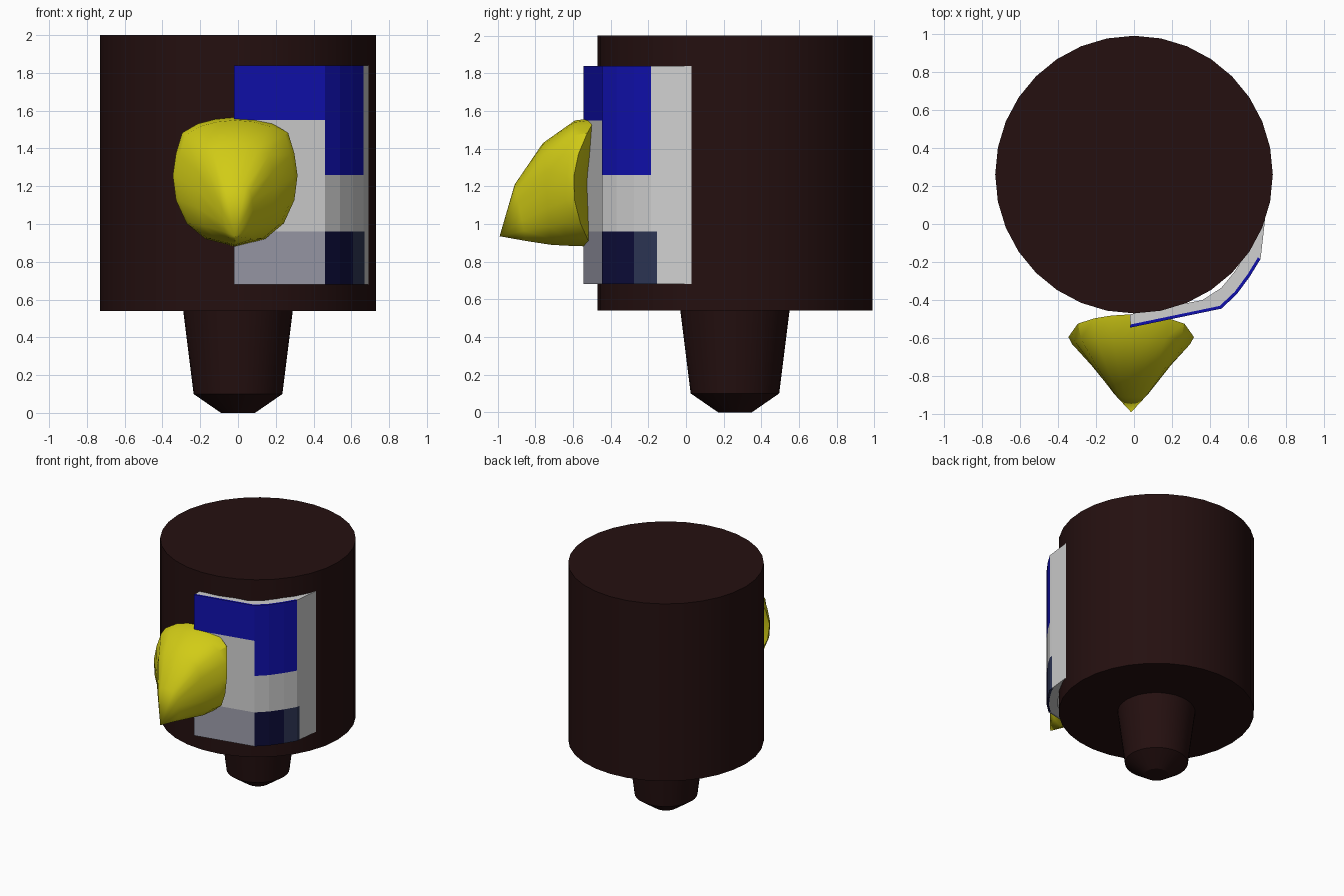
import bpy
import bmesh
from math import sin, cos, tau, radians

if "Cube" in bpy.data.objects:
    bpy.data.objects.remove(bpy.data.objects["Cube"])


def material(name, r, g, b):
    m = bpy.data.materials.new(name)
    m.use_nodes = True
    m.diffuse_color = (r, g, b, 1)
    m.node_tree.nodes["Principled BSDF"].inputs["Base Color"].default_value = (r, g, b, 1)
    return m


brown = material("dark brown", 0.018, 0.005, 0.005)
white = material("white", 0.63, 0.63, 0.63)
blue = material("blue", 0.005, 0.005, 0.42)
navy = material("navy", 0.004, 0.004, 0.042)
slate = material("slate blue", 0.026, 0.036, 0.09)
lavender = material("lavender grey", 0.33, 0.33, 0.4)
yellow = material("yellow", 0.64, 0.6, 0.008)


def finish(name, bm, mat, smooth=True):
    bmesh.ops.recalc_face_normals(bm, faces=bm.faces[:])
    mesh = bpy.data.meshes.new(name)
    bm.to_mesh(mesh)
    bm.free()
    mesh.materials.append(mat)
    ob = bpy.data.objects.new(name, mesh)
    bpy.context.collection.objects.link(ob)
    if smooth:
        bpy.ops.object.select_all(action='DESELECT')
        ob.select_set(True)
        bpy.context.view_layer.objects.active = ob
        bpy.ops.object.shade_smooth_by_angle(angle=radians(32))
    return ob


def bridge(bm, rings):
    """Join successive closed rings of points with quads; return the vertex rings."""
    vs = [[bm.verts.new(p) for p in ring] for ring in rings]
    n = len(vs[0])
    for a, b in zip(vs, vs[1:]):
        for i in range(n):
            j = (i + 1) % n
            bm.faces.new((a[i], a[j], b[j], b[i]))
    return vs


AXIS_Y = 0.26


def lathe(name, profile, mat, sides=32):
    bm = bmesh.new()
    rings = [[(r * sin(tau * i / sides), AXIS_Y + r * cos(tau * i / sides), z)
              for i in range(sides)] for r, z in profile]
    vs = bridge(bm, rings)
    bm.faces.new(vs[0])
    bm.faces.new(vs[-1])
    return finish(name, bm, mat)


# Cylindrical head and the tapered peg below it
lathe("head", [(0.73, 0.54), (0.73, 2.0)], brown)
lathe("neck_peg", [(0.09, 0), (0.235, 0.1), (0.29, 0.54)], brown)

# Wraparound eye panel: plan paths of the face, the plate backs and the inside
face = [(-0.02, -0.545), (0.46, -0.445), (0.54, -0.37), (0.61, -0.275),
        (0.665, -0.185), (0.669, -0.155), (0.69, 0.03)]
back = [(x * 0.98, AXIS_Y + (y - AXIS_Y) * 0.98) for x, y in face]
inside = [(-0.02, -0.475), (0.36, -0.40), (0.46, -0.335), (0.53, -0.25),
          (0.60, -0.14), (0.63, -0.09), (0.66, 0.03)]


def slab(name, outer, inner, z0, z1, mat):
    """Upright strip between two plan paths."""
    bm = bmesh.new()
    rings = [[(*o, z0), (*o, z1), (*i, z1), (*i, z0)] for o, i in zip(outer, inner)]
    vs = bridge(bm, rings)
    bm.faces.new(vs[0])
    bm.faces.new(vs[-1])
    return finish(name, bm, mat, smooth=False)


Z = [0.68, 0.96, 1.26, 1.55, 1.84]
slab("eye_panel_body", back, inside, Z[0], Z[4], white)

# Coloured plates: first and last path point, bottom and top level
plates = [
    ("eye_lower_front", 0, 1, 0, 1, lavender),
    ("eye_white_front", 0, 1, 1, 3, white),
    ("eye_brow_front", 0, 1, 3, 4, blue),
    ("eye_lower_side", 1, 3, 0, 1, navy),
    ("eye_lower_corner", 3, 5, 0, 1, slate),
    ("eye_white_side", 1, 4, 1, 2, white),
    ("eye_brow_side", 1, 4, 2, 4, blue),
    ("eye_edge_upper", 4, 5, 1, 4, white),
    ("eye_edge", 5, 6, 0, 4, white),
]
for name, a, b, lo, hi, mat in plates:
    slab(name, face[a:b + 1], back[a:b + 1], Z[lo], Z[hi], mat)

# Hooked beak: half outline (width, height, both 0..1), mirrored and lofted to the tip
half = [(0, 1), (0.32, 0.985), (0.6, 0.95), (0.85, 0.88), (0.95, 0.72), (1, 0.55),
        (0.95, 0.36), (0.78, 0.18), (0.48, 0.06), (0, 0)]
outline = half + [(-w, h) for w, h in half[-2:0:-1]]
CX = -0.015
# half width, top y, top z, bottom y, bottom z, backward hollow
sections = [
    (0.095, -0.91, 1.21, -0.85, 0.91, 0),
    (0.21, -0.76, 1.43, -0.72, 0.89, 0),
    (0.31, -0.59, 1.55, -0.64, 0.885, 0.02),
    (0.33, -0.475, 1.565, -0.50, 0.88, 0.11),
]
bm = bmesh.new()
rings = [[(CX + w * sx, yb + (yt - yb) * h - hollow * 4 * h * (1 - h), zb + (zt - zb) * h)
          for w, h in outline] for sx, yt, zt, yb, zb, hollow in sections]
vs = bridge(bm, rings)
for ring, point in ((vs[0], (CX, -0.99, 0.935)), (vs[-1], (CX, -0.5, 1.22))):
    end = bm.verts.new(point)
    for i, v in enumerate(ring):
        bm.faces.new((v, ring[(i + 1) % len(ring)], end))
finish("beak", bm, yellow)
